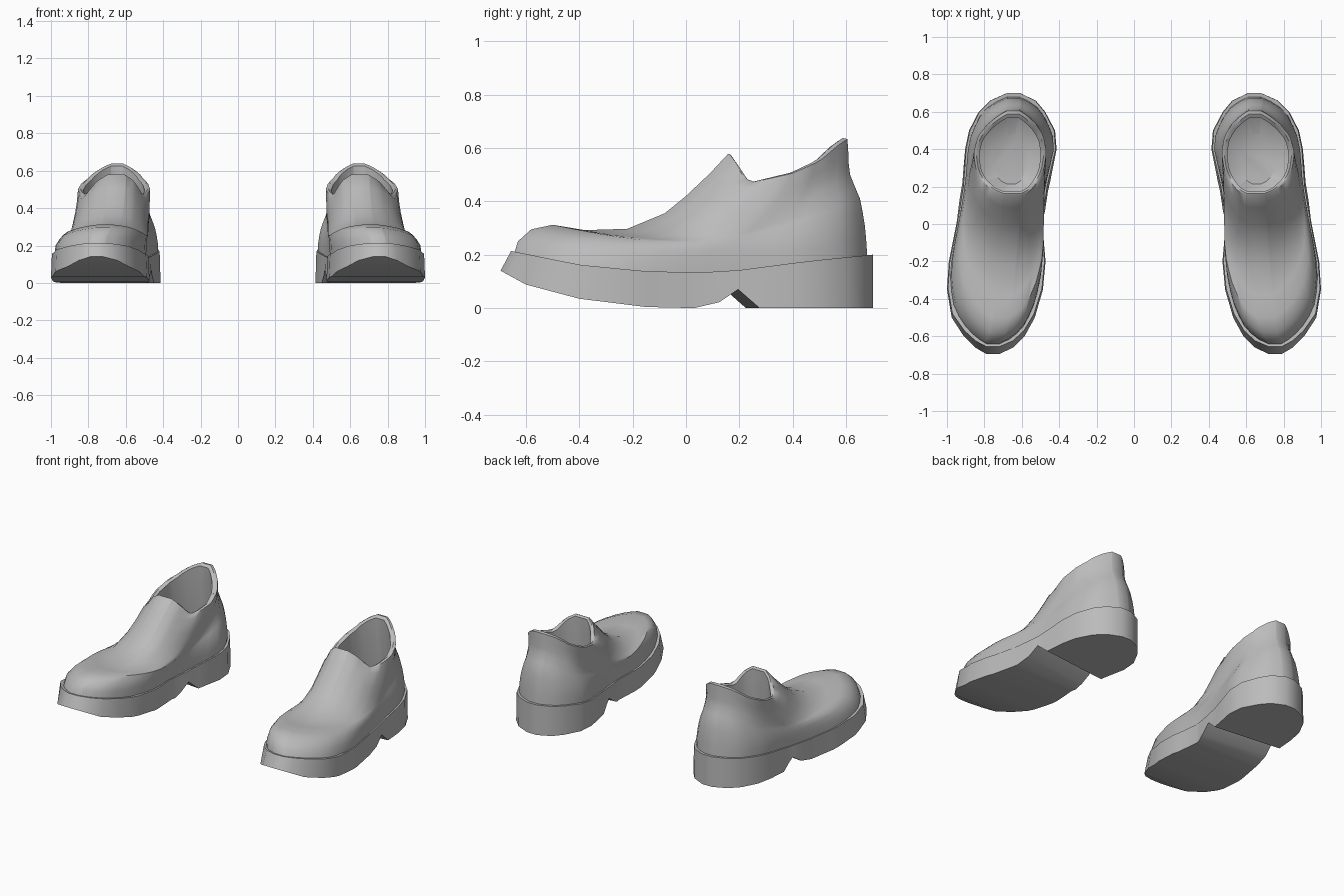
import bpy, bmesh, math

old = bpy.data.objects.get("Cube")
if old:
    bpy.data.objects.remove(old)

grey = bpy.data.materials.new("plain_grey")
grey.use_nodes = True
grey.diffuse_color = (0.5, 0.5, 0.5, 1)
grey.node_tree.nodes["Principled BSDF"].inputs["Base Color"].default_value = (0.5, 0.5, 0.5, 1)

# Sole outline: y, inner x, outer x
OUTLINE = [(-.695, .72, .79), (-.66, .645, .85), (-.6, .585, .91), (-.5, .53, .975),
           (-.35, .487, 1), (-.2, .473, .99), (0, .49, .95), (.2, .46, .917),
           (.4, .414, .903), (.5, .422, .882), (.6, .475, .83), (.66, .525, .77), (.7, .61, .68)]
# Collar outline: share of length, inner x, outer x
COLLAR = [(0, .6, .7), (.05, .555, .755), (.17, .51, .815), (.3, .482, .845), (.5, .468, .858),
          (.7, .483, .835), (.85, .525, .78), (.95, .575, .72), (1, .61, .68)]
SOLE_TOP = [(-.66, .215), (-.4, .162), (-.15, .138), (.05, .133), (.2, .142), (.45, .175), (.7, .2)]
SOLE_BOTTOM = [(-.695, .14), (-.6, .088), (-.4, .035), (-.15, .004), (.03, 0), (.1, .022),
               (.17, .07), (.25, 0), (.7, 0)]
COLLAR_TOP = [(.155, .575), (.235, .468), (.4, .505), (.5, .55), (.57, .61), (.605, .633)]
# Upper rings: front y, front z, back y, back z, blend to collar, side sag
RINGS = [(-.645, .2, .68, .19, 0, 0), (-.63, .25, .675, .26, .1, .07),
         (-.58, .295, .67, .31, .3, .085), (-.5, .312, .662, .36, .45, .09),
         (-.38, .292, .652, .41, .6, .09), (-.22, .297, .635, .45, .72, .09),
         (-.08, .355, .615, .5, .82, .09), (0, .42, .61, .54, .9, .095),
         (.09, .505, .608, .59, .96, .11), (.155, .575, .605, .633, 1, 0)]
# Lining rings: inset, share of the way down to the insole
LINING = [(.07, -.01), (.15, .02), (.12, .35), (.02, .8), (.5, 1)]
INSOLE_Z = .2
N = 24


def lookup(table, v, col=1):
    """Linear interpolation in a small table."""
    for a, b in zip(table, table[1:]):
        if v <= b[0]:
            k = max(0, (v - a[0]) / (b[0] - a[0]))
            return a[col] + (b[col] - a[col]) * k
    return table[-1][col]


def mix(a, b, k):
    return a + (b - a) * k


def finish(name, bm, side):
    """Place on its side of the pair, shade and colour."""
    for v in bm.verts:
        v.co.x *= side
    bmesh.ops.recalc_face_normals(bm, faces=bm.faces)
    mesh = bpy.data.meshes.new(name)
    bm.to_mesh(mesh)
    bm.free()
    mesh.materials.append(grey)
    obj = bpy.data.objects.new(name, mesh)
    bpy.context.collection.objects.link(obj)
    bpy.ops.object.select_all(action='DESELECT')
    obj.select_set(True)
    bpy.context.view_layer.objects.active = obj
    bpy.ops.object.shade_smooth_by_angle(angle=math.radians(40))


def sole(name, side):
    bm = bmesh.new()
    rows = []
    for y in sorted({row[0] for row in OUTLINE + SOLE_BOTTOM}):
        xs = lookup(OUTLINE, y), lookup(OUTLINE, y, 2)
        mid = sum(xs) / 2
        top_y = y + .04 * max(0, (-.3 - y) / .4)
        skew = .11 if .05 < y < .3 else 0      # slanted heel breast
        low = [bm.verts.new((x, y + skew * (x - mid), lookup(SOLE_BOTTOM, y))) for x in xs]
        high = [bm.verts.new((mix(x, mid, .02), top_y, lookup(SOLE_TOP, top_y))) for x in xs]
        rows.append((low[0], low[1], high[1], high[0]))
    for a, b in zip(rows, rows[1:]):
        for i in range(4):
            j = (i + 1) % 4
            bm.faces.new((a[i], a[j], b[j], b[i]))
    bm.faces.new(rows[0])
    bm.faces.new(rows[-1])
    finish(name, bm, side)


def ring_points(ring):
    yf, zf, yb, zb, blend, sag = ring
    sides = [], []
    for i in range(N):
        u = (1 - math.cos(math.pi * i / (N - 1))) / 2
        y = mix(yf, yb, u)
        z = mix(zf, zb, u) - sag * math.sin(math.pi * u)
        if blend == 0:
            z = lookup(SOLE_TOP, y) - .012
        elif blend == 1:
            z = lookup(COLLAR_TOP, y)
        sole_y = mix(-.695, .7, u)
        fuller = blend ** (1 + u)              # keeps the heel fuller than the instep
        xs = [mix(lookup(OUTLINE, sole_y, c), lookup(COLLAR, u, c), fuller) for c in (1, 2)]
        mid = sum(xs) / 2
        for c in (0, 1):
            x = mix(xs[c], mid, .06 * (1 - blend))
            sides[c].append((x, y, z))
    return sides[0] + sides[1][::-1]


def upper(name, side):
    bm = bmesh.new()
    loops = [ring_points(r) for r in RINGS]
    rim = loops[-1]
    # Lining: rim thickness, then down to a rounded insole
    for inset, down in LINING:
        loop = []
        for x, y, z in rim:
            back = (y - .155) / .45
            loop.append((mix(x, .663, inset), y + inset * (.12 - .37 * back), mix(z, INSOLE_Z, down)))
        loops.append(loop)
    loops = [[bm.verts.new(p) for p in loop] for loop in loops]
    for a, b in zip(loops, loops[1:]):
        for i in range(2 * N):
            j = (i + 1) % (2 * N)
            bm.faces.new((a[i], a[j], b[j], b[i]))
    bm.faces.new(loops[-1])
    finish(name, bm, side)


for label, side in (("left", 1), ("right", -1)):
    sole(label + "_sole", side)
    upper(label + "_upper", side)
